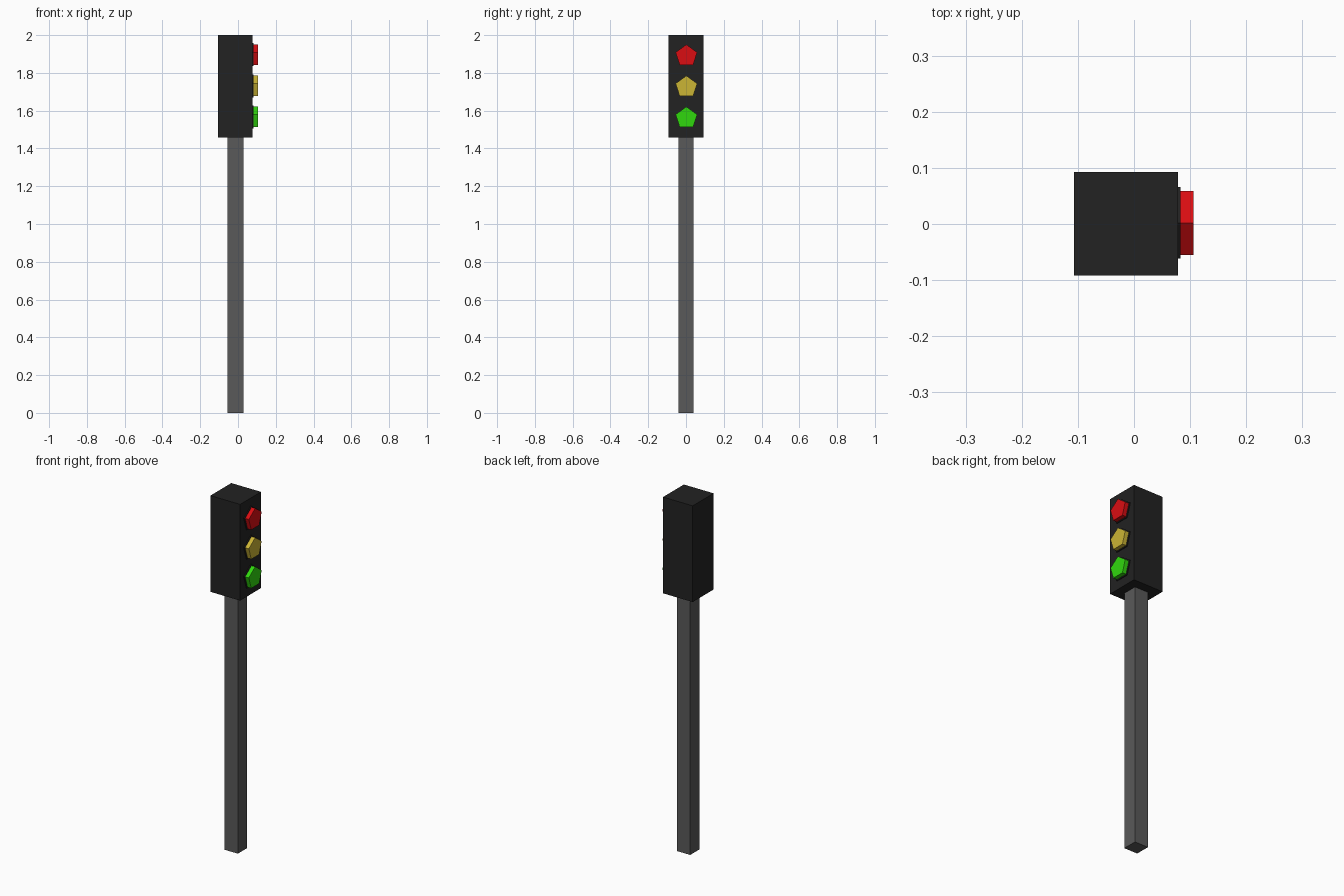
import bpy
from math import pi
from mathutils import Matrix

old = bpy.data.objects.get("Cube")
if old:
    bpy.data.objects.remove(old, do_unlink=True)


def material(name, rgb):
    mat = bpy.data.materials.new(name)
    mat.use_nodes = True
    color = (*rgb, 1)
    mat.diffuse_color = color
    mat.node_tree.nodes["Principled BSDF"].inputs["Base Color"].default_value = color
    return mat


black = material("housing black", (0.016, 0.016, 0.016))
grey = material("pole grey", (0.1, 0.1, 0.1))
red = material("red", (0.7, 0.004, 0.006))
yellow = material("yellow", (0.6, 0.46, 0.035))
green = material("green", (0.03, 0.68, 0.004))


def box(name, low, high, mat):
    center = [(a + b) / 2 for a, b in zip(low, high)]
    bpy.ops.mesh.primitive_cube_add(size=1)
    obj = bpy.context.object
    obj.name = name
    size = [b - a for a, b in zip(low, high)]
    obj.data.transform(Matrix.Translation(center) @ Matrix.Diagonal((*size, 1)))
    obj.data.materials.append(mat)


def pentagon(name, radius, x0, x1, z, mat):
    # five-sided disc facing +x, with one corner pointing up
    bpy.ops.mesh.primitive_cylinder_add(vertices=5, radius=radius, depth=x1 - x0)
    obj = bpy.context.object
    obj.name = name
    turn = Matrix.Rotation(pi / 2, 4, "Z") @ Matrix.Rotation(pi / 2, 4, "X")
    obj.data.transform(Matrix.Translation(((x0 + x1) / 2, 0.002, z)) @ turn)
    obj.data.materials.append(mat)


# Post and housing
box("pole", (-0.055, -0.041, 0), (0.028, 0.041, 1.46), grey)
box("housing", (-0.107, -0.092, 1.458), (0.078, 0.093, 2), black)

# Lamps, each on a thin dark rim
for name, z, mat in (("red", 1.89, red), ("yellow", 1.725, yellow), ("green", 1.561, green)):
    pentagon(name + "_lamp_rim", 0.067, 0.07, 0.083, z, black)
    pentagon(name + "_lamp", 0.06, 0.075, 0.106, z, mat)
